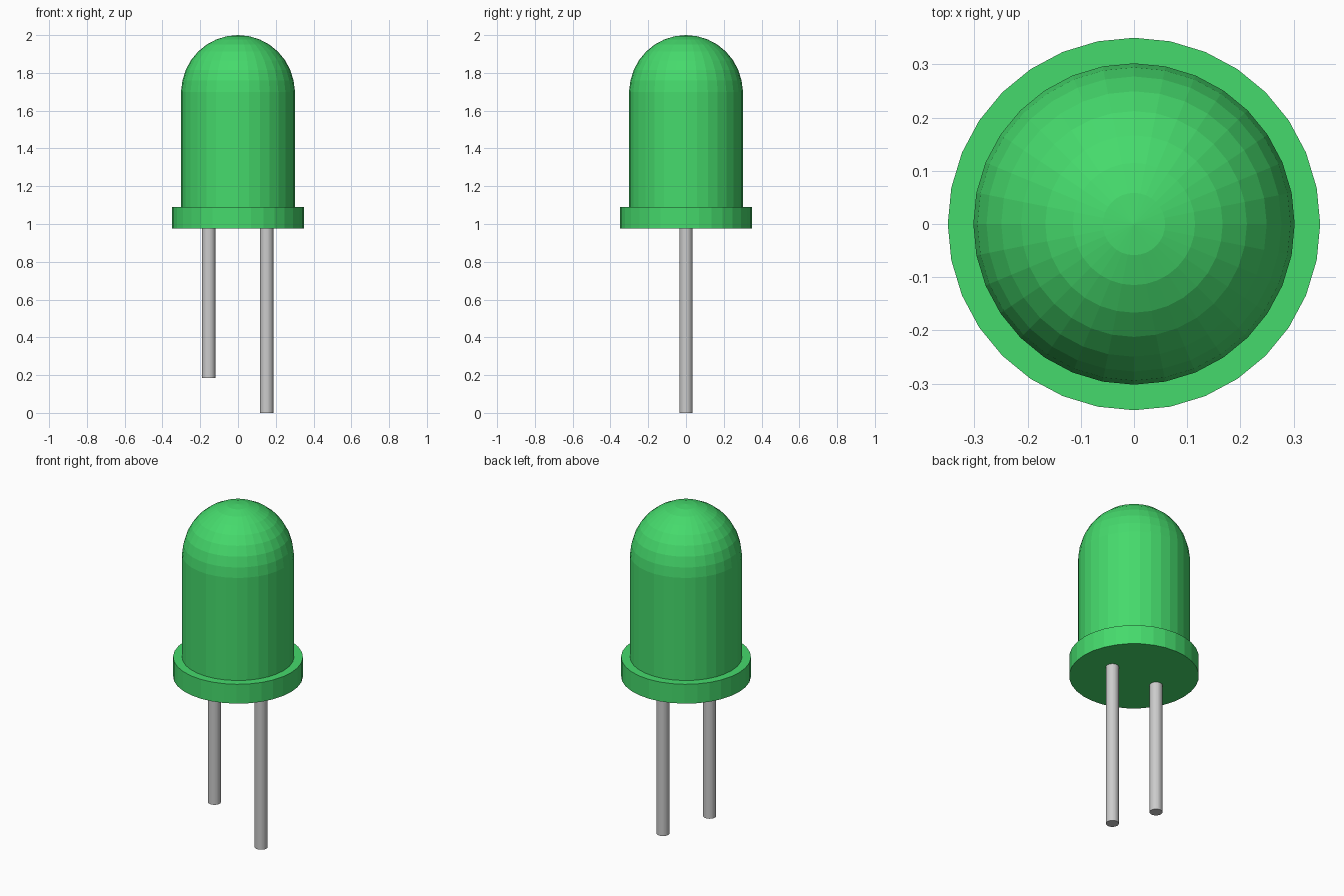
import bpy, bmesh, math

if "Cube" in bpy.data.objects:
    bpy.data.objects.remove(bpy.data.objects["Cube"])

SIDES = 32


def material(name, color):
    m = bpy.data.materials.new(name)
    m.diffuse_color = color
    m.use_nodes = True
    m.node_tree.nodes["Principled BSDF"].inputs["Base Color"].default_value = m.diffuse_color
    return m


def lathe(name, profile, sides=SIDES, x=0.0, mat=None):
    """Spin a bottom-to-top (radius, z) profile about a vertical axis at x."""
    bm = bmesh.new()
    verts = [bm.verts.new((r, 0, z)) for r, z in profile]
    edges = [bm.edges.new(pair) for pair in zip(verts, verts[1:])]
    bmesh.ops.spin(bm, geom=verts + edges, cent=(0, 0, 0), axis=(0, 0, 1),
                   angle=math.tau, steps=sides)
    bmesh.ops.remove_doubles(bm, verts=bm.verts, dist=1e-5)
    bmesh.ops.recalc_face_normals(bm, faces=bm.faces)
    mesh = bpy.data.meshes.new(name)
    bm.to_mesh(mesh)
    bm.free()
    obj = bpy.data.objects.new(name, mesh)
    obj.location.x = x
    bpy.context.collection.objects.link(obj)
    if mat:
        mesh.materials.append(mat)
    return obj


green = material("green_plastic", (0.06, 0.7, 0.15, 1))

# Lens: flange, straight wall and hemispherical dome as one turned body
R, DOME_Z = 0.30, 1.70
profile = [(0, 0.975), (0.35, 0.975), (0.35, 1.09), (0.302, 1.09), (0.302, DOME_Z)]
for i in range(1, 9):
    a = i * math.pi / 16
    profile.append((R * math.cos(a) if i < 8 else 0, DOME_Z + R * math.sin(a)))
lathe("lens_body", profile, mat=green)

# Leads: one short, one long, running up to the flange
for name, x, bottom in (("short_lead", -0.155, 0.185), ("long_lead", 0.152, 0.0)):
    lathe(name, [(0, bottom), (0.035, bottom), (0.035, 0.98), (0, 0.98)], x=x)
